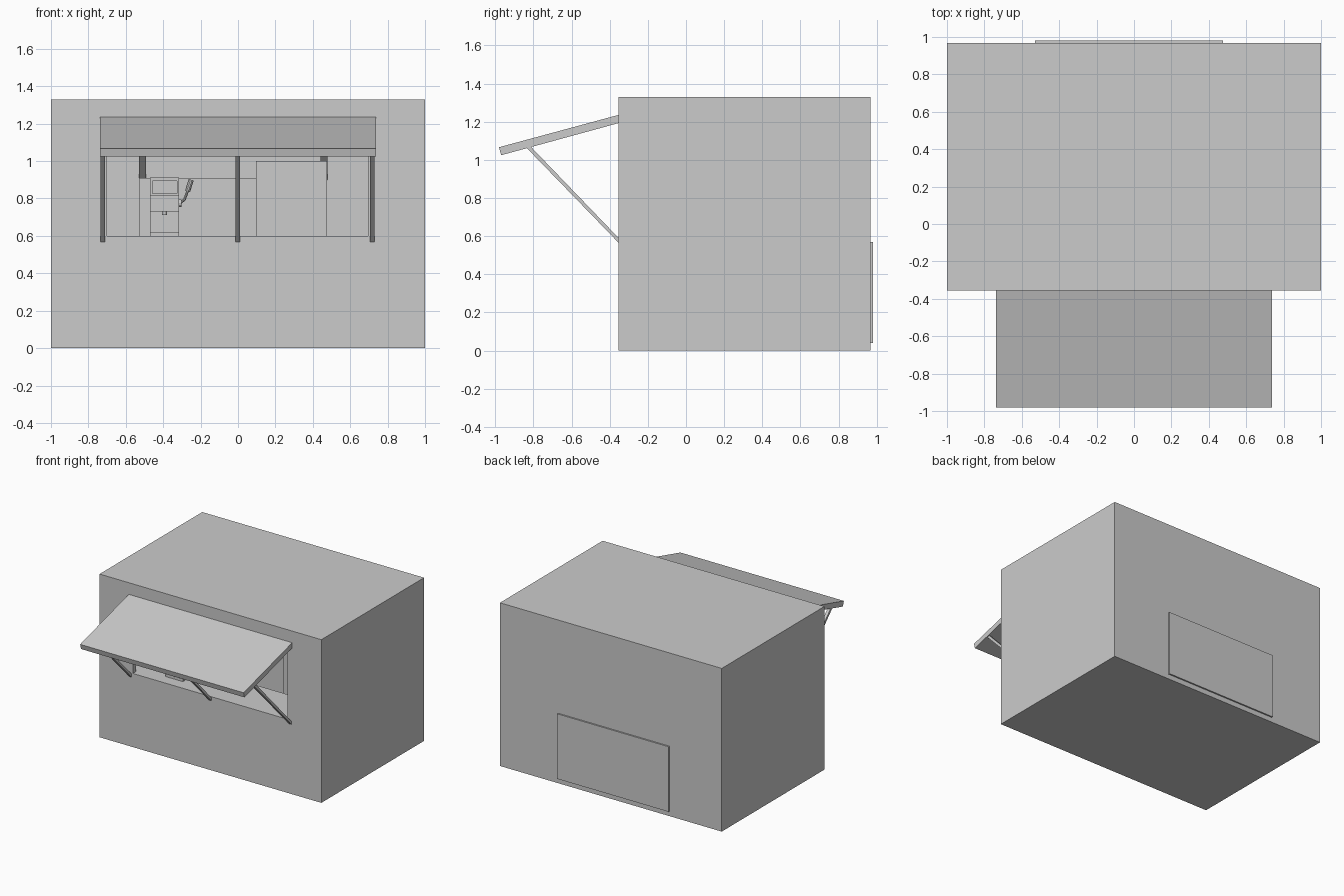
import bpy, bmesh
from mathutils import Vector

if "Cube" in bpy.data.objects:
    bpy.data.objects.remove(bpy.data.objects["Cube"])


def mesh_object(name, bm):
    bmesh.ops.recalc_face_normals(bm, faces=bm.faces)
    me = bpy.data.meshes.new(name)
    bm.to_mesh(me)
    bm.free()
    ob = bpy.data.objects.new(name, me)
    bpy.context.collection.objects.link(ob)
    return ob


def box(name, x, y, z):
    """Box from (min, max) ranges on each axis."""
    bm = bmesh.new()
    bmesh.ops.create_cube(bm, size=1)
    for v in bm.verts:
        v.co = Vector([(r[0] + r[1]) / 2 + c * (r[1] - r[0])
                       for c, r in zip(v.co, (x, y, z))])
    return mesh_object(name, bm)


def side_profile(name, pts, x0, x1):
    """Extrude a (y, z) profile along x."""
    bm = bmesh.new()
    f = bm.faces.new([bm.verts.new((x0, y, z)) for y, z in pts])
    r = bmesh.ops.extrude_face_region(bm, geom=[f])
    moved = [g for g in r["geom"] if isinstance(g, bmesh.types.BMVert)]
    bmesh.ops.translate(bm, verts=moved, vec=(x1 - x0, 0, 0))
    return mesh_object(name, bm)


def rod(name, a, b, radius, sides=10):
    """Cylinder between two points."""
    a, b = Vector(a), Vector(b)
    bm = bmesh.new()
    bmesh.ops.create_cone(bm, cap_ends=True, segments=sides, radius1=radius,
                          radius2=radius, depth=(b - a).length)
    rot = (b - a).to_track_quat('Z', 'Y').to_matrix().to_4x4()
    bmesh.ops.transform(bm, matrix=rot, verts=bm.verts)
    bmesh.ops.translate(bm, verts=bm.verts, vec=(a + b) / 2)
    return mesh_object(name, bm)


def cut(target, cutter):
    """Apply a boolean difference and drop the cutter."""
    cutter.hide_render = True
    m = target.modifiers.new("cut", 'BOOLEAN')
    m.operation, m.solver, m.object = 'DIFFERENCE', 'EXACT', cutter
    bpy.context.view_layer.objects.active = target
    bpy.ops.object.modifier_apply(modifier=m.name)
    bpy.data.objects.remove(cutter)


# Hollow stall body with serving window
body = box("stall_body", (-1, 1), (-0.355, 0.968), (0, 1.33))
cut(body, box("room_cutter", (-0.96, 0.96), (-0.315, 0.93), (0.04, 1.29)))
cut(body, box("window_cutter", (-0.7, 0.695), (-0.5, -0.2), (0.6, 1.2)))

# Back hatch
box("back_hatch", (-0.53, 0.475), (0.96, 0.98), (0.04, 0.57))

# Raised window flap and its props
side_profile("window_flap", [(-0.355, 1.235), (-0.98, 1.066),
                             (-0.969, 1.024), (-0.355, 1.192)], -0.737, 0.737)
for side, x in (("left", -0.723), ("middle", -0.002), ("right", 0.718)):
    side_profile("flap_prop_" + side,
                 [(-0.834, 1.061), (-0.812, 1.067), (-0.355, 0.592),
                  (-0.355, 0.567)], x - 0.012, x + 0.012)

# Serving counter inside the window
box("counter", (-0.96, 0.96), (-0.315, 0.0), (0.56, 0.6))

# Cabinets along the back wall
box("low_cabinet", (-0.53, 0.095), (0.5, 0.93), (0.04, 0.91))
box("tall_cabinet", (0.095, 0.475), (0.45, 0.93), (0.04, 1.0))

# Wall shelf on angled brackets
box("wall_shelf", (-0.55, 0.5), (0.65, 0.93), (1.14, 1.16))
for side, x in (("left", -0.51), ("right", 0.46)):
    side_profile("shelf_bracket_" + side,
                 [(0.68, 1.14), (0.72, 1.14), (0.93, 0.94), (0.93, 0.9)],
                 x - 0.018, x + 0.018)

# Dispenser: recessed base, overhanging head, framed screen, nozzle
side_profile("dispenser_body",
             [(-0.06, 0.6), (-0.06, 0.91), (-0.24, 0.91), (-0.26, 0.82),
              (-0.26, 0.73), (-0.15, 0.73), (-0.15, 0.62), (-0.26, 0.62),
              (-0.26, 0.6)], -0.47, -0.315)
frame = box("screen_frame", (-0.47, -0.315), (-0.275, -0.23), (0.815, 0.913))
cut(frame, box("screen_cutter", (-0.458, -0.327), (-0.3, -0.265), (0.826, 0.894)))
rod("nozzle", (-0.393, -0.21, 0.712), (-0.393, -0.21, 0.735), 0.013, 12)

# Pull lever
rod("lever_pivot", (-0.32, -0.18, 0.775), (-0.303, -0.18, 0.775), 0.02, 12)
rod("lever_lower", (-0.31, -0.18, 0.775), (-0.285, -0.18, 0.795), 0.007)
rod("lever_upper", (-0.287, -0.18, 0.792), (-0.262, -0.18, 0.86), 0.007)
rod("lever_grip", (-0.27, -0.18, 0.838), (-0.25, -0.18, 0.9), 0.014)
